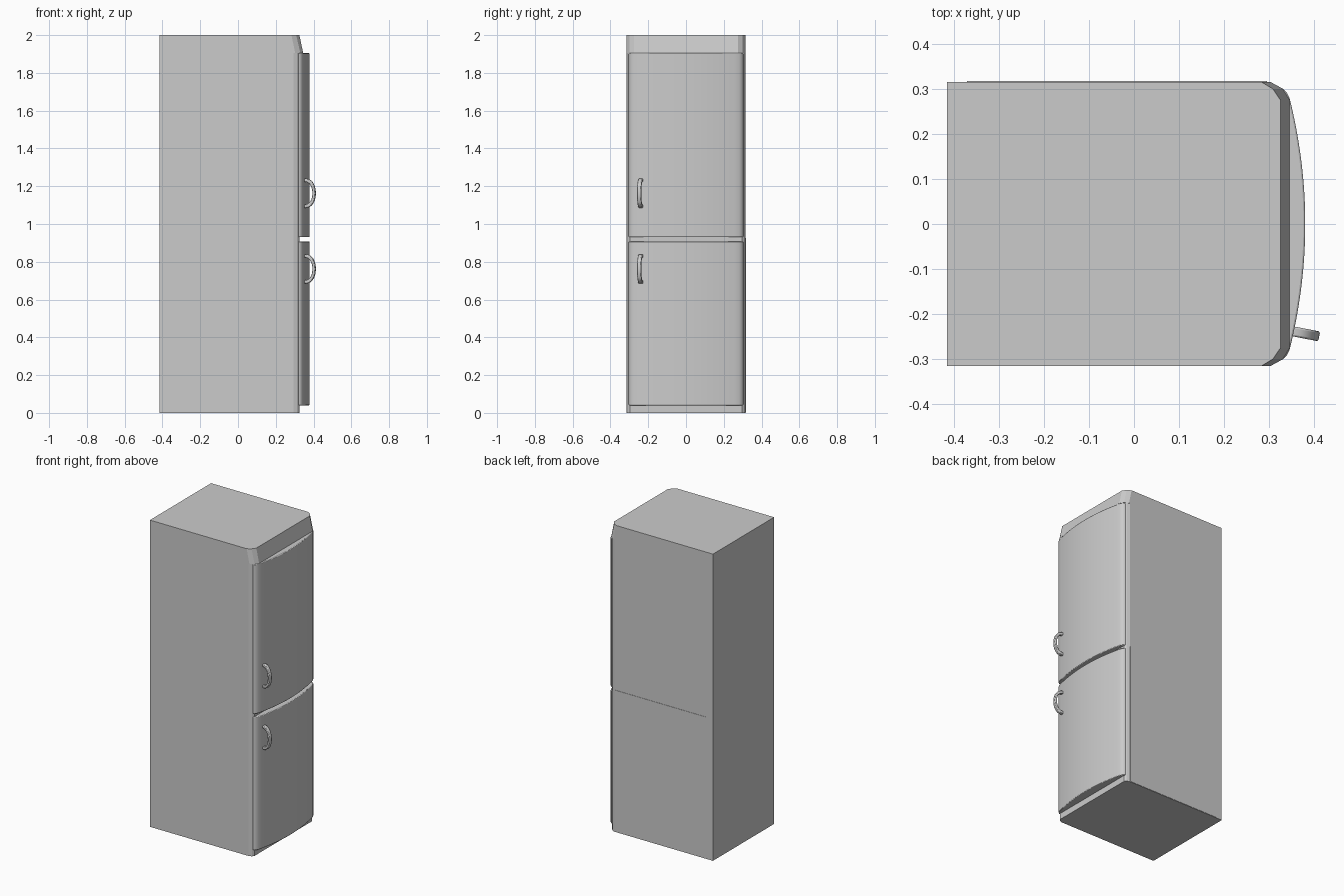
import bpy, bmesh, math
from mathutils import Matrix

default = bpy.data.objects.get("Cube")
if default:
    bpy.data.objects.remove(default, do_unlink=True)

enamel = bpy.data.materials.new("light_grey_enamel")
enamel.use_nodes = True
GREY = (0.6, 0.6, 0.6, 1)
enamel.diffuse_color = GREY
enamel.node_tree.nodes["Principled BSDF"].inputs["Base Color"].default_value = GREY


def loft(name, rings, smooth=None, bevel=0, matrix=None):
    """Skin a stack of equal-length closed rings and cap both ends."""
    bm = bmesh.new()
    rows = [[bm.verts.new(p) for p in ring] for ring in rings]
    n = len(rows[0])
    for low, high in zip(rows, rows[1:]):
        for i in range(n):
            j = (i + 1) % n
            bm.faces.new((low[i], low[j], high[j], high[i]))
    bm.faces.new(rows[0][::-1])
    bm.faces.new(rows[-1])
    bmesh.ops.recalc_face_normals(bm, faces=bm.faces)
    mesh = bpy.data.meshes.new(name)
    bm.to_mesh(mesh)
    bm.free()
    mesh.materials.append(enamel)
    ob = bpy.data.objects.new(name, mesh)
    bpy.context.collection.objects.link(ob)
    if matrix:
        ob.matrix_world = matrix
    if bevel:
        mod = ob.modifiers.new("soft_edge", "BEVEL")
        mod.width = bevel
        mod.segments = 2
        mod.angle_limit = math.radians(50)
    if smooth:
        bpy.ops.object.select_all(action="DESELECT")
        ob.select_set(True)
        bpy.context.view_layer.objects.active = ob
        bpy.ops.object.shade_smooth_by_angle(angle=math.radians(smooth))
    return ob


def mirrored(half, z):
    """Plan outline from its -y half, listed back to front."""
    return [(x, -y, z) for x, y in half] + [(x, y, z) for x, y in reversed(half)]


# Cabinet with rounded front corners and an overhanging, sloping top rim
BACK = (-0.415, 0.315)
case = [BACK, (0.295, 0.315), (0.316, 0.308), (0.325, 0.296)]
rim = [BACK, (0.303, 0.315), (0.33, 0.30), (0.345, 0.275)]
crown = [BACK, (0.283, 0.315), (0.308, 0.30), (0.325, 0.275)]
loft("cabinet", [mirrored(case, 0), mirrored(case, 1.905),
                 mirrored(rim, 1.905), mirrored(crown, 2)])

# Bowed doors
bow = [(0.38 - 0.035 * (y / 0.28) ** 2, y)
       for y in [0.28 * (1 - i / 12) for i in range(12)]]
door = [(0.318, 0.304), (0.328, 0.302), (0.338, 0.293)] + bow
for name, z0, z1 in (("lower_door", 0.04, 0.908), ("upper_door", 0.93, 1.904)):
    loft(name, [mirrored(door, z0), mirrored(door, z1)], 35, 0.004)

# Thin panel on the hinge side of the cabinet
panel = [(-0.37, 0.314), (0.295, 0.314), (0.295, 0.317), (-0.37, 0.317)]
loft("side_panel", [[(x, y, z) for x, y in panel] for z in (0.002, 0.925)])


# Arched handles, swept in their own x-z plane and turned to face off the bow
def handle(name, z):
    rings = []
    for i in range(25):
        a = math.pi * (i / 24 - 0.5)
        c, s = max(math.cos(a), 0) ** 0.8, math.sin(a)
        inner, outer = (0.044 * c, 0.06 * s), (0.06 * c, 0.078 * s)
        rings.append([(inner[0], -0.011, inner[1]), (outer[0], -0.011, outer[1]),
                      (outer[0], 0.011, outer[1]), (inner[0], 0.011, inner[1])])
    turn = Matrix.Translation((0.352, -0.238, z)) @ Matrix.Rotation(math.radians(-11), 4, "Z")
    loft(name, rings, 40, 0.004, turn)


handle("upper_door_handle", 1.163)
handle("lower_door_handle", 0.762)
